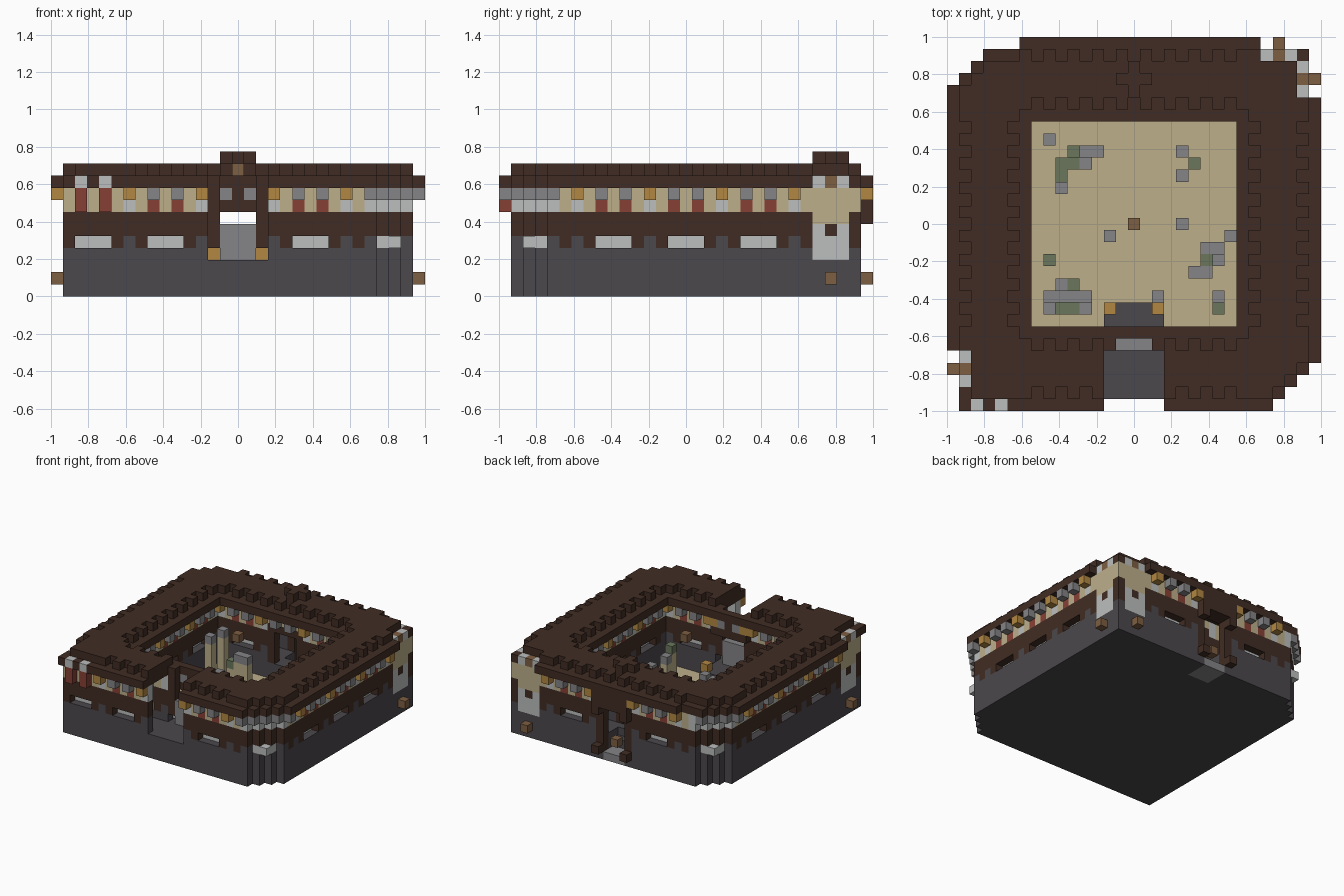
import bpy
import bmesh
from mathutils import Vector

if "Cube" in bpy.data.objects:
    bpy.data.objects.remove(bpy.data.objects["Cube"], do_unlink=True)

V = 2 / 31  # block size
RGB = {
    "dark_timber": (64, 44, 35), "dark_stone": (76, 72, 76),
    "mid_grey": (133, 133, 135), "light_grey": (188, 190, 190),
    "sandstone": (189, 175, 139), "brick_red": (134, 64, 53),
    "amber": (178, 135, 66), "tan_wood": (125, 94, 66), "moss_green": (106, 118, 92),
}


def make_material(name, rgb):
    linear = [((c / 255 + 0.055) / 1.055) ** 2.4 for c in rgb] + [1]
    mat = bpy.data.materials.new(name)
    mat.use_nodes = True
    mat.diffuse_color = linear
    shader = mat.node_tree.nodes["Principled BSDF"]
    shader.inputs["Base Color"].default_value = linear
    shader.inputs["Roughness"].default_value = 0.9
    return mat


materials = {name: make_material(name, rgb) for name, rgb in RGB.items()}
cells = {}  # block position -> (part, colour)


def span(r):
    return range(r[0], r[1] + 1) if isinstance(r, tuple) else (r,)


def put(part, colour, xs, ys, zs):
    for x in span(xs):
        for y in span(ys):
            for z in span(zs):
                cells[x, y, z] = (part, colour)


def cut(xs, ys, zs):
    for x in span(xs):
        for y in span(ys):
            for z in span(zs):
                cells.pop((x, y, z), None)


def inside(x, y, radius, diagonal):
    """Square plan with two opposite stepped corners."""
    if max(abs(x), abs(y)) > radius:
        return False
    return x * y >= 0 or abs(x) + abs(y) <= diagonal


def base_plan(x, y):
    return inside(x, y, 14, 25)


def roof_plan(x, y):
    if x > 10 and y > 10 and max(x, y) > 14:
        return False
    if x < -14 and y < -10:
        return False
    if y == 15 and x < -9:
        return False
    return inside(x, y, 15, 26)


def near(x, y):
    return ((x + 1, y), (x - 1, y), (x, y + 1), (x, y - 1))


# Courtyard, foundation, walls and shelf bands
for x in range(-15, 16):
    for y in range(-15, 16):
        ring = max(abs(x), abs(y))
        along = x if abs(x) < abs(y) else y
        corner = x * y < 0 and min(abs(x), abs(y)) > 10
        light_column = along % 6 == 3
        if base_plan(x, y):
            put("foundation", "dark_stone", x, y, 0)
            if ring < 10:
                put("courtyard_floor", "sandstone", x, y, 0)
                cells[x, y, 0] = ("courtyard_floor", "sandstone")
            else:
                put("foundation", "dark_stone", x, y, (1, 2))
            outer = not all(base_plan(*n) for n in near(x, y))
            if outer or ring == 10:
                put("foundation", "dark_stone", x, y, 3)
                put("timber_wall", "dark_timber", x, y, (4, 6))
                if corner or light_column:
                    put("wall_stud", "dark_stone", x, y, 4)
                elif along % 6 in (5, 0, 1) and abs(along) < 14:
                    cut(x, y, 4)
                if corner:
                    shade = "light_grey"
                elif along % 2 == 0:
                    shade = "sandstone"
                else:
                    shade = "light_grey" if light_column else "brick_red"
                put("shelf_band", shade, x, y, (7, 8))
        # Dentils under the eaves
        eave = roof_plan(x, y) and not base_plan(x, y)
        if (eave and (corner or along % 2)) or (ring == 9 and along % 2):
            orange = light_column and not corner
            put("eave_dentil", "amber" if orange else "mid_grey", x, y, 8)
        # Two roof layers, the upper with toothed edges
        if roof_plan(x, y) and ring >= 9:
            put("roof", "dark_timber", x, y, 9)
            rim = roof_plan(x, y) and not all(roof_plan(*n) for n in near(x, y))
            tooth = along % 2 == 1 or min(abs(x), abs(y)) > 9
            if 10 < ring < 14 and not rim or (ring in (10, 14) and tooth and not rim):
                put("roof", "dark_timber", x, y, 10)

# Thin panes behind the low window openings
for centre in (-12, -6, 0, 6, 12):
    run = (centre - 1, centre + 1)
    if abs(centre) == 12:
        run = (-13, -11) if centre < 0 else (11, 12)
    for depth in (-13, -11, 11, 13):
        put("window_pane", "light_grey", run, depth, 4)
        put("window_pane", "light_grey", depth, run, 4)

# Solid timber floor underside kept dark beneath the courtyard
for (x, y, z), value in list(cells.items()):
    if value[0] == "courtyard_floor":
        cells[x, y, z] = ("courtyard_floor", "sandstone")


# Corner banners: two columns with a slit, placed by a side mapping
def banner(place):
    for a in (11, 12, 13):
        put("corner_banner", "light_grey", *place(a), (3, 5))
        put("corner_banner", "sandstone", *place(a), (6, 8))
        put("corner_banner", "light_grey", *place(a), 9)
    put("banner_slit", "dark_timber", *place(12), 5)
    put("banner_lamp", "tan_wood", *place(12), 9)


banner(lambda a: (14, a))
banner(lambda a: (a, 14))
banner(lambda a: (-14, -a))
for x in (-13, -11):
    put("front_banner", "brick_red", x, -15, (7, 8))
    put("front_banner", "light_grey", x, -15, 9)
put("lantern", "tan_wood", 15, 12, 1)
put("lantern", "tan_wood", 12, 15, 1)
put("lantern", "tan_wood", -15, -12, 1)

# Front gateway
cut((-2, 2), (-15, -11), (3, 11))
cut((-2, 2), (-10, -8), (3, 8))
cut((-1, 1), -10, (9, 10))
cut((-2, 2), -10, 10)
for x in (-2, 2):
    put("gate_post", "dark_timber", x, -10, (4, 8))
    put("gate_lamp", "amber", x, -7, 3)
    put("gate_dentil", "amber", x, -9, 8)
    put("gate_dentil", "mid_grey", x // 2, -9, 8)
put("gate_lintel", "dark_timber", (-2, 2), -9, 7)
put("gate_lintel", "dark_timber", 0, -9, 8)
put("gate_step", "dark_stone", (-2, 2), (-9, -7), (1, 2))
put("gate_door", "mid_grey", (-1, 1), -10, (3, 5))

# Back doorway with steps, posts and lamps
cut((-1, 1), (9, 15), (1, 6))
put("back_step", "mid_grey", (-1, 1), (12, 14), 0)
put("back_step", "dark_stone", (-1, 1), (10, 12), 1)
put("back_step", "dark_stone", (-1, 1), (10, 11), 2)
put("back_lintel", "dark_timber", (-1, 1), (14, 15), (7, 8))
put("back_lintel", "dark_timber", (-1, 1), 10, 7)
for x in (-2, 2):
    put("back_post", "dark_timber", x, 14, (1, 7))
    put("back_post", "dark_timber", x, 10, (3, 7))
    put("back_bracket", "dark_timber", x, 15, (6, 8))
    put("back_lamp", "dark_timber", x, 15, 1)
put("back_lamp", "tan_wood", 0, 14, 2)

# Roof crest and hanging lantern
put("roof_crest", "dark_timber", (-1, 1), 12, 11)
put("roof_crest", "dark_timber", 0, (11, 13), 11)
put("hanging_lantern", "tan_wood", 0, 0, 10)


# Ruined columns and rubble in the courtyard
def rubble(colour, xs, y, height):
    if height > 2:
        put("ruin_column", "sandstone", xs, y, (1, height - 1))
    put("ruin_cap", colour, xs, y, height if height > 2 else 1)


G, M = "mid_grey", "moss_green"
for colour, xs, y, height in (
        (G, -7, 7, 6), (M, -5, 6, 3), (G, (-4, -3), 6, 4), (M, (-6, -5), 5, 2),
        (G, -4, 5, 2), (M, -6, 4, 2), (G, -6, 3, 7), (G, 4, 6, 2), (M, 5, 5, 2),
        (G, 4, 4, 2), (G, 4, 0, 2), (G, 8, -1, 2), (G, -2, -1, 5),
        (G, (6, 7), -2, 2), (M, 6, -3, 2), (G, 7, -3, 3), (G, (5, 6), -4, 2),
        (M, -7, -3, 2), (G, 2, -6, 2), (G, -6, -5, 2), (M, -5, -5, 2),
        (G, (-7, -4), -6, 3), (G, -7, -7, 4), (M, (-6, -5), -7, 2),
        (G, -4, -7, 2), (G, 7, -6, 3), (M, 7, -7, 4)):
    rubble(colour, xs, y, height)

# Turn the blocks into one mesh per part, keeping only exposed faces
AXES = [Vector(a) for a in ((1, 0, 0), (0, 1, 0), (0, 0, 1))]
parts = {}
for pos, (part, colour) in cells.items():
    parts.setdefault(part, []).append((pos, colour))

for part, blocks in parts.items():
    mesh = bpy.data.meshes.new(part)
    colours = sorted({c for _, c in blocks})
    if part == "courtyard_floor":
        colours.append("dark_stone")
    for c in colours:
        mesh.materials.append(materials[c])
    bm = bmesh.new()
    corners = {}

    def corner_vert(p):
        key = tuple(round(2 * c) for c in p)
        if key not in corners:
            corners[key] = bm.verts.new(p * V)
        return corners[key]

    for pos, colour in blocks:
        mid = Vector(pos) + AXES[2] / 2
        for i in range(3):
            for sign in (-1, 1):
                n = AXES[i] * sign
                if tuple(int(c) for c in Vector(pos) + n) in cells:
                    continue
                u, w = AXES[(i + 1) % 3] * sign, AXES[(i + 2) % 3]
                quad = [mid + (n + u * s + w * t) / 2
                        for s, t in ((-1, -1), (1, -1), (1, 1), (-1, 1))]
                face = bm.faces.new([corner_vert(p) for p in quad])
                under = part == "courtyard_floor" and n.z < 0
                face.material_index = colours.index("dark_stone" if under else colour)
    bm.to_mesh(mesh)
    bm.free()
    bpy.context.collection.objects.link(bpy.data.objects.new(part, mesh))
